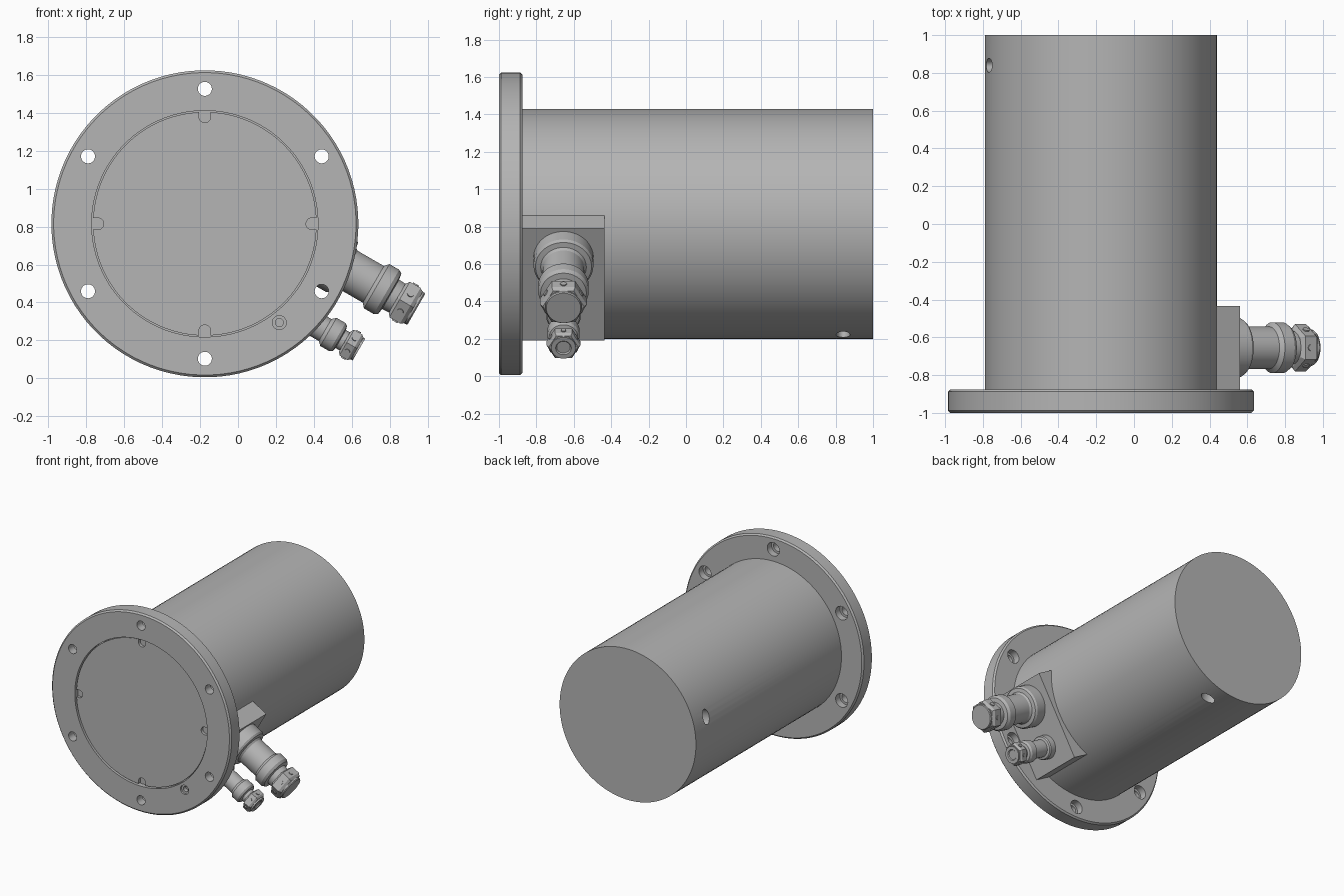
import bpy, bmesh, math
from mathutils import Matrix, Vector

if "Cube" in bpy.data.objects:
    bpy.data.objects.remove(bpy.data.objects["Cube"])

GREY = (0.46, 0.46, 0.46, 1)
metal = bpy.data.materials.new("plain grey metal")
metal.use_nodes = True
metal.diffuse_color = GREY
metal.node_tree.nodes["Principled BSDF"].inputs["Base Color"].default_value = GREY

CENTRE = Matrix.Translation((-0.175, 0, 0.815))
AXIS = CENTRE @ Matrix.Rotation(math.radians(-90), 4, 'X')   # local z runs to the back


def radial(degrees):
    """Frame on the main axis: local z points outward, local y to the front."""
    a = math.radians(degrees)
    c, s = math.cos(a), math.sin(a)
    turn = Matrix(((-s, 0, c), (0, -1, 0), (c, 0, s))).to_4x4()
    return CENTRE @ turn


def finish(name, bm, frame):
    bmesh.ops.recalc_face_normals(bm, faces=bm.faces)
    mesh = bpy.data.meshes.new(name)
    bm.to_mesh(mesh)
    bm.free()
    mesh.transform(frame)
    mesh.materials.append(metal)
    ob = bpy.data.objects.new(name, mesh)
    bpy.context.collection.objects.link(ob)
    return ob


def lathe(name, profile, frame, sides=64, squash=1.0, stretch=0.0):
    """Turn (radius, height) points about local z and cap both ends."""
    bm = bmesh.new()
    rings = []
    for r, h in profile:
        ring = []
        for i in range(sides):
            a = 2 * math.pi * (i + 0.5) / sides
            x, y = r * math.cos(a), r * math.sin(a) * squash
            ring.append(bm.verts.new((x + (stretch if x > 0 else 0), y, h)))
        rings.append(ring)
    for low, high in zip(rings, rings[1:]):
        for i in range(sides):
            j = (i + 1) % sides
            bm.faces.new((low[i], low[j], high[j], high[i]))
    bm.faces.new(rings[0])
    bm.faces.new(rings[-1])
    return finish(name, bm, frame)


def activate(ob):
    bpy.ops.object.select_all(action='DESELECT')
    ob.select_set(True)
    bpy.context.view_layer.objects.active = ob


def cut(ob, cutter):
    mod = ob.modifiers.new("cut", 'BOOLEAN')
    mod.operation = 'DIFFERENCE'
    mod.solver = 'EXACT'
    mod.object = cutter
    activate(ob)
    bpy.ops.object.modifier_apply(modifier=mod.name)
    bpy.data.objects.remove(cutter)


def polar(radius, degrees):
    a = math.radians(degrees)
    return Matrix.Rotation(-a, 4, 'Z') @ Matrix.Translation((radius, 0, 0))


# Main housing with two oval side holes near the back
housing = lathe("housing", [(0.615, -0.88), (0.615, 1.0)], AXIS, 96)
for angle in (165, 285):
    place = radial(angle) @ Matrix.Translation((0, -0.84, 0))
    cut(housing, lathe("side_hole", [(0.06, 0.5), (0.06, 0.7)], place, 32, squash=0.62))

# Flange with front recess, six counterbored bolt holes and a small port
flange = lathe("flange", [(0.597, -0.96), (0.597, -1.0), (0.798, -1.0), (0.81, -0.988),
                          (0.81, -0.887), (0.798, -0.875), (0.59, -0.875)], AXIS, 96)
bolt = [(0.037, -1.1), (0.037, -0.93), (0.055, -0.93), (0.055, -0.8)]
for i in range(6):
    cut(flange, lathe("bolt_hole", bolt, AXIS @ polar(0.712, 30 + 60 * i), 32))
port = [(0.037, -1.1), (0.037, -0.985), (0.021, -0.985), (0.021, -0.95)]
cut(flange, lathe("port_hole", port, AXIS @ polar(0.653, -53), 32))

# Front cover plate with four rounded edge notches
cover = lathe("front_cover", [(0.59, -0.988), (0.59, -0.955)], AXIS, 96)
for i in range(4):
    slot = [(0.031, -1.1), (0.031, -0.965)]
    cut(cover, lathe("notch", slot, AXIS @ polar(0.565, 90 * i), 32, stretch=0.06))

# Connector block on the lower side
SIDE = radial(-30)
bm = bmesh.new()
bmesh.ops.create_cube(bm, size=1)
bmesh.ops.scale(bm, verts=bm.verts, vec=(0.69, 0.44, 0.3))
bmesh.ops.translate(bm, verts=bm.verts, vec=(0, 0.655, 0.5))
block = finish("connector_block", bm, SIDE)


def connector(name, offset, body, nut, end, screw):
    """Turned body, hexagonal clamp nut with screws, and end cap."""
    place = SIDE @ Matrix.Translation((offset, 0.655, 0))
    parts = [lathe(name + "_body", body, place, 48),
             lathe(name + "_nut", nut, place, 6),
             lathe(name + "_end", end, place, 40)]
    radius = max(r for r, h in nut) * math.cos(math.pi / 6)
    middle = (nut[0][1] + nut[-1][1]) / 2
    for i in range(6):
        seat = (place @ Matrix.Translation((0, 0, middle))
                @ Matrix.Rotation(math.radians(60 * i), 4, 'Z')
                @ Matrix.Rotation(math.radians(90), 4, 'Y'))
        head = [(screw, radius - 0.02), (screw, radius + 0.006)]
        parts.append(lathe(name + "_screw", head, seat, 16))
    return parts


connector("large_connector", 0.168,
          [(0.16, 0.64), (0.16, 0.735), (0.15, 0.75), (0.122, 0.755), (0.112, 0.77),
           (0.112, 0.93), (0.135, 0.95), (0.135, 1.01), (0.122, 1.03), (0.09, 1.035), (0.085, 1.12)],
          [(0.10, 1.075), (0.125, 1.09), (0.125, 1.155), (0.11, 1.175)],
          [(0.097, 1.09), (0.097, 1.185), (0.092, 1.192)], 0.018)

connector("small_connector", -0.168,
          [(0.092, 0.64), (0.092, 0.70), (0.085, 0.71), (0.067, 0.715), (0.067, 0.83),
           (0.086, 0.85), (0.086, 0.905), (0.076, 0.92), (0.055, 0.925), (0.055, 0.99)],
          [(0.07, 0.95), (0.09, 0.962), (0.09, 1.01), (0.078, 1.025)],
          [(0.066, 0.96), (0.066, 1.036), (0.042, 1.036), (0.036, 1.028)], 0.014)

# Smooth turned surfaces, crisp edges
for ob in bpy.context.collection.objects:
    if ob.type == 'MESH' and metal.name in ob.data.materials:
        activate(ob)
        bpy.ops.object.shade_smooth_by_angle(angle=math.radians(25))
bpy.ops.object.select_all(action='DESELECT')
